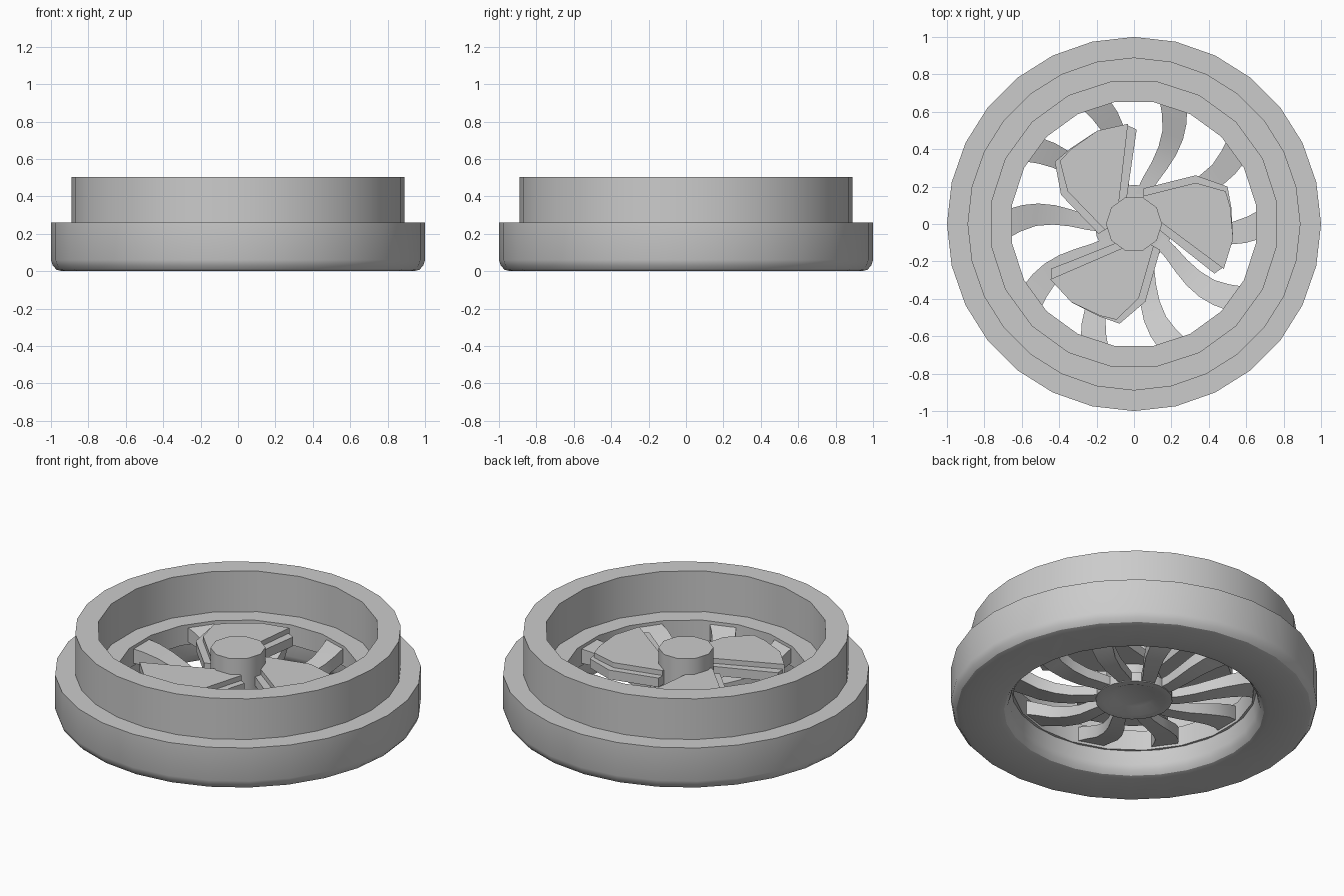
import bpy, bmesh
from math import radians, pi, sin, cos
from mathutils import Matrix

if "Cube" in bpy.data.objects:
    bpy.data.objects.remove(bpy.data.objects["Cube"])

GREY = (0.6, 0.6, 0.6, 1)
mat = bpy.data.materials.new("plain grey")
mat.use_nodes = True
mat.diffuse_color = GREY
mat.node_tree.nodes["Principled BSDF"].inputs["Base Color"].default_value = GREY


def finish(bm, name, smooth=None):
    bmesh.ops.recalc_face_normals(bm, faces=bm.faces)
    mesh = bpy.data.meshes.new(name)
    bm.to_mesh(mesh)
    bm.free()
    mesh.materials.append(mat)
    obj = bpy.data.objects.new(name, mesh)
    bpy.context.collection.objects.link(obj)
    if smooth:
        shade(obj, smooth)
    return obj


def select(obj):
    bpy.ops.object.select_all(action='DESELECT')
    obj.select_set(True)
    bpy.context.view_layer.objects.active = obj


def shade(obj, degrees):
    select(obj)
    bpy.ops.object.shade_smooth_by_angle(angle=radians(degrees))


def lathe(name, profile, sides, turn=0.0, smooth=None):
    """Solid of revolution; the first and last rings are capped."""
    bm = bmesh.new()
    rings = []
    for r, z in profile:
        angles = [turn + 2 * pi * i / sides for i in range(sides)]
        rings.append([bm.verts.new((r * cos(a), r * sin(a), z)) for a in angles])
    for low, high in zip(rings, rings[1:]):
        for i in range(sides):
            j = (i + 1) % sides
            bm.faces.new((low[i], low[j], high[j], high[i]))
    bm.faces.new(rings[0])
    bm.faces.new(rings[-1])
    return finish(bm, name, smooth)


def plate(name, outline, bottom, top, turn):
    """Flat extruded plate turned about the axle."""
    bm = bmesh.new()
    face = bm.faces.new([bm.verts.new((x, y, bottom)) for x, y in outline])
    ext = bmesh.ops.extrude_face_region(bm, geom=[face])
    moved = [v for v in ext["geom"] if isinstance(v, bmesh.types.BMVert)]
    bmesh.ops.translate(bm, verts=moved, vec=(0, 0, top - bottom))
    bm.transform(Matrix.Rotation(turn, 4, 'Z'))
    return finish(bm, name)


def spoke(name, turn):
    """Curved spoke that rises toward the rim: radius, bow angle, half width, bottom, top."""
    stations = [(0.16, 3, 0.035, 0.08, 0.13), (0.25, -2, 0.04, 0.08, 0.135),
                (0.34, -5.5, 0.045, 0.085, 0.145), (0.43, -6.5, 0.052, 0.10, 0.165),
                (0.52, -5.5, 0.06, 0.12, 0.195), (0.60, -3, 0.07, 0.145, 0.225),
                (0.68, 0, 0.078, 0.16, 0.25)]
    bm = bmesh.new()
    loops = []
    for r, bow, half, low, high in stations:
        a = turn + radians(bow)
        cx, cy = r * cos(a), r * sin(a)
        sx, sy = -sin(a) * half, cos(a) * half
        corners = [(-1, low), (1, low), (1, high), (-1, high)]
        loops.append([bm.verts.new((cx + s * sx, cy + s * sy, z)) for s, z in corners])
    for a, b in zip(loops, loops[1:]):
        for i in range(4):
            j = (i + 1) % 4
            bm.faces.new((a[i], a[j], b[j], b[i]))
    bm.faces.new(loops[0])
    bm.faces.new(loops[-1])
    return finish(bm, name, 35)


# Tyre body with a stepped well cut through it
tyre = lathe("tyre", [(0.67, 0.14), (0.68, 0.06), (0.69, 0.03), (0.71, 0.008), (0.74, 0),
                      (0.94, 0), (0.97, 0.008), (0.99, 0.03), (1, 0.06), (1, 0.26),
                      (0.89, 0.26), (0.89, 0.505)], 28)
well = lathe("well_cutter", [(0.66, 0.05), (0.66, 0.26), (0.77, 0.26), (0.77, 0.6)],
             20, turn=pi / 20)
well.hide_render = True
cut = tyre.modifiers.new("well", 'BOOLEAN')
cut.operation = 'DIFFERENCE'
cut.solver = 'EXACT'
cut.object = well
select(tyre)
bpy.ops.object.modifier_apply(modifier=cut.name)
bpy.data.objects.remove(well)
shade(tyre, 32)

# Hub: axle stub, spoke collar and recessed cap below
lathe("axle_stub", [(0.15, 0.12), (0.15, 0.40)], 10, smooth=40)
lathe("hub_collar", [(0.11, 0.10), (0.17, 0.075), (0.21, 0.075), (0.21, 0.13)], 20, smooth=32)

# Ten curved spokes
for i in range(10):
    spoke(f"spoke_{i + 1}", 2 * pi * i / 10)

# Three stepped blades around the axle
lower = [(0.05, 0.19), (0.33, 0.26), (0.50, 0.20), (0.52, 0.09), (0.53, -0.08),
         (0.48, -0.23), (0.43, -0.265), (0.12, -0.02), (0.05, 0.02)]
upper = [(0.05, 0.15), (0.33, 0.22), (0.49, 0.175), (0.515, 0.09), (0.53, -0.08),
         (0.48, -0.24), (0.13, 0.02), (0.05, 0.04)]
for i in range(3):
    plate(f"blade_base_{i + 1}", lower, 0.22, 0.275, 2 * pi * i / 3)
    plate(f"blade_top_{i + 1}", upper, 0.25, 0.305, 2 * pi * i / 3)
